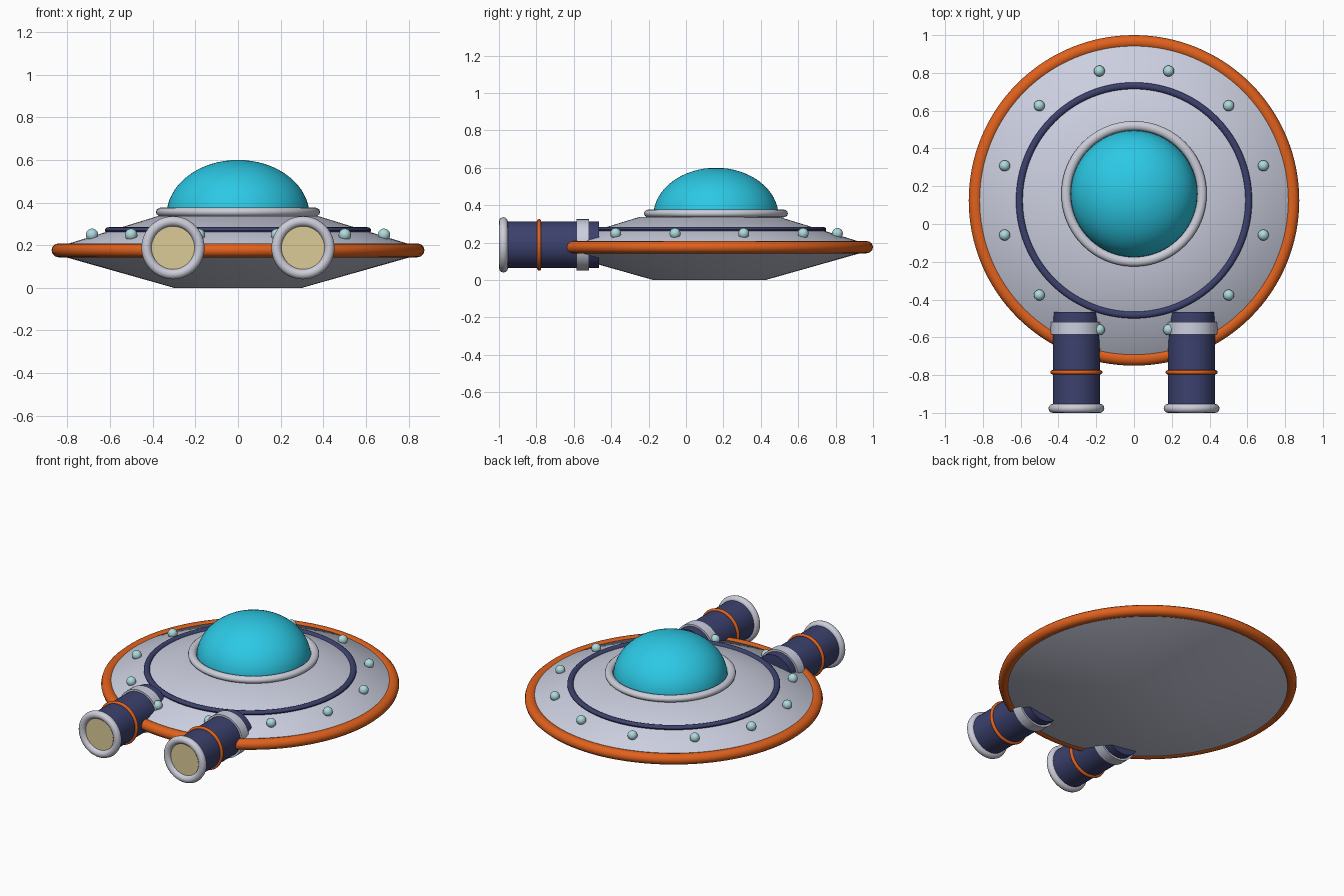
import bpy, bmesh, math
from mathutils import Matrix, Vector

if "Cube" in bpy.data.objects:
    bpy.data.objects.remove(bpy.data.objects["Cube"])


def mat(name, r, g, b):
    m = bpy.data.materials.new(name)
    m.diffuse_color = (r, g, b, 1)
    m.use_nodes = True
    m.node_tree.nodes["Principled BSDF"].inputs["Base Color"].default_value = m.diffuse_color
    return m


HULL = mat("pale hull", 0.60, 0.62, 0.74)
ORANGE = mat("orange trim", 0.75, 0.12, 0.012)
NAVY = mat("navy", 0.045, 0.053, 0.155)
SILVER = mat("silver", 0.60, 0.61, 0.69)
CYAN = mat("cyan glass", 0.025, 0.58, 0.78)
CREAM = mat("cream glow", 0.72, 0.60, 0.31)
STUD = mat("teal light", 0.42, 0.70, 0.72)

FORWARD = Matrix.Rotation(math.radians(90), 4, 'X')  # local z -> -y


def lathe(name, profile, loc, material, rot=None, n=96, closed=False):
    """Spin (radius, height) points around local z."""
    bm = bmesh.new()
    rings = []
    for r, z in profile:
        if r < 1e-6:
            rings.append([bm.verts.new((0, 0, z))] * n)
        else:
            rings.append([bm.verts.new((r * math.cos(2 * math.pi * i / n),
                                        r * math.sin(2 * math.pi * i / n), z)) for i in range(n)])
    pairs = list(zip(rings, rings[1:]))
    if closed:
        pairs.append((rings[-1], rings[0]))
    for a, b in pairs:
        for i in range(n):
            j = (i + 1) % n
            corners = list(dict.fromkeys((a[i], a[j], b[j], b[i])))
            bm.faces.new(corners)
    bmesh.ops.recalc_face_normals(bm, faces=bm.faces)
    if rot:
        bm.transform(rot)
    mesh = bpy.data.meshes.new(name)
    bm.to_mesh(mesh)
    bm.free()
    mesh.materials.append(material)
    ob = bpy.data.objects.new(name, mesh)
    ob.location = loc
    bpy.context.collection.objects.link(ob)
    bpy.ops.object.select_all(action='DESELECT')
    ob.select_set(True)
    bpy.context.view_layer.objects.active = ob
    bpy.ops.object.shade_smooth_by_angle(angle=math.radians(35))
    return ob


def ring(name, major, minor, loc, material, rot=None, n=96, sides=12, tall=1.0):
    pts = []
    for k in range(sides):
        a = 2 * math.pi * k / sides
        pts.append((major + minor * math.cos(a), tall * minor * math.sin(a)))
    return lathe(name, pts, loc, material, rot, n, closed=True)


CY = 0.125       # saucer centre
DY = 0.16        # dome centre

# Saucer hull
lathe("saucer_hull", [(0, 0), (0.30, 0), (0.83, 0.15), (0.84, 0.178), (0.82, 0.20),
                      (0.375, 0.337), (0, 0.337)], (0, CY, 0), HULL)

# Orange rim and navy ring on the hull
ring("saucer_rim", 0.839, 0.036, (0, CY, 0.176), ORANGE, n=128, tall=0.92)
ring("hull_ring", 0.607, 0.018, (0, CY, 0.270), NAVY, n=128, tall=0.8)

# Glass dome and its collar
dome = [(0.335 * math.cos(math.pi / 2 * k / 16), 0.26 * math.sin(math.pi / 2 * k / 16)) for k in range(17)]
dome[-1] = (0, 0.26)
lathe("dome", dome, (0, DY, 0.34), CYAN)
ring("dome_collar", 0.36, 0.025, (0, DY, 0.356), SILVER, tall=0.85)

# Twelve round lights on the hull
ball = [(0.029 * math.sin(math.pi * k / 12), -0.029 * math.cos(math.pi * k / 12)) for k in range(13)]
ball[0], ball[-1] = (0, -0.029), (0, 0.029)
for k in range(12):
    a = math.radians(15 + 30 * k)
    lathe(f"hull_light_{k + 1}", ball, (0.709 * math.cos(a), CY + 0.709 * math.sin(a), 0.249), STUD, n=24)

# Two engines pointing forward, local z = distance along -y
for side, x in (("left", -0.305), ("right", 0.305)):
    loc = (x, 0, 0.188)
    lathe(side + "_engine_body", [(0, 0.465), (0.125, 0.465), (0.125, 0.972), (0, 0.972)],
          loc, NAVY, FORWARD, 48)
    lathe(side + "_engine_band", [(0.12, 0.518), (0.137, 0.518), (0.137, 0.586), (0.12, 0.586)],
          loc, HULL, FORWARD, 48, closed=True)
    ring(side + "_engine_stripe", 0.127, 0.011, (x, -0.785, 0.188), ORANGE, FORWARD, 48)
    ring(side + "_engine_lip", 0.124, 0.024, (x, -0.976, 0.188), SILVER, FORWARD, 48)
    lathe(side + "_engine_glow", [(0, 0.970), (0.106, 0.970), (0.106, 0.979), (0, 0.979)],
          loc, CREAM, FORWARD, 48)
